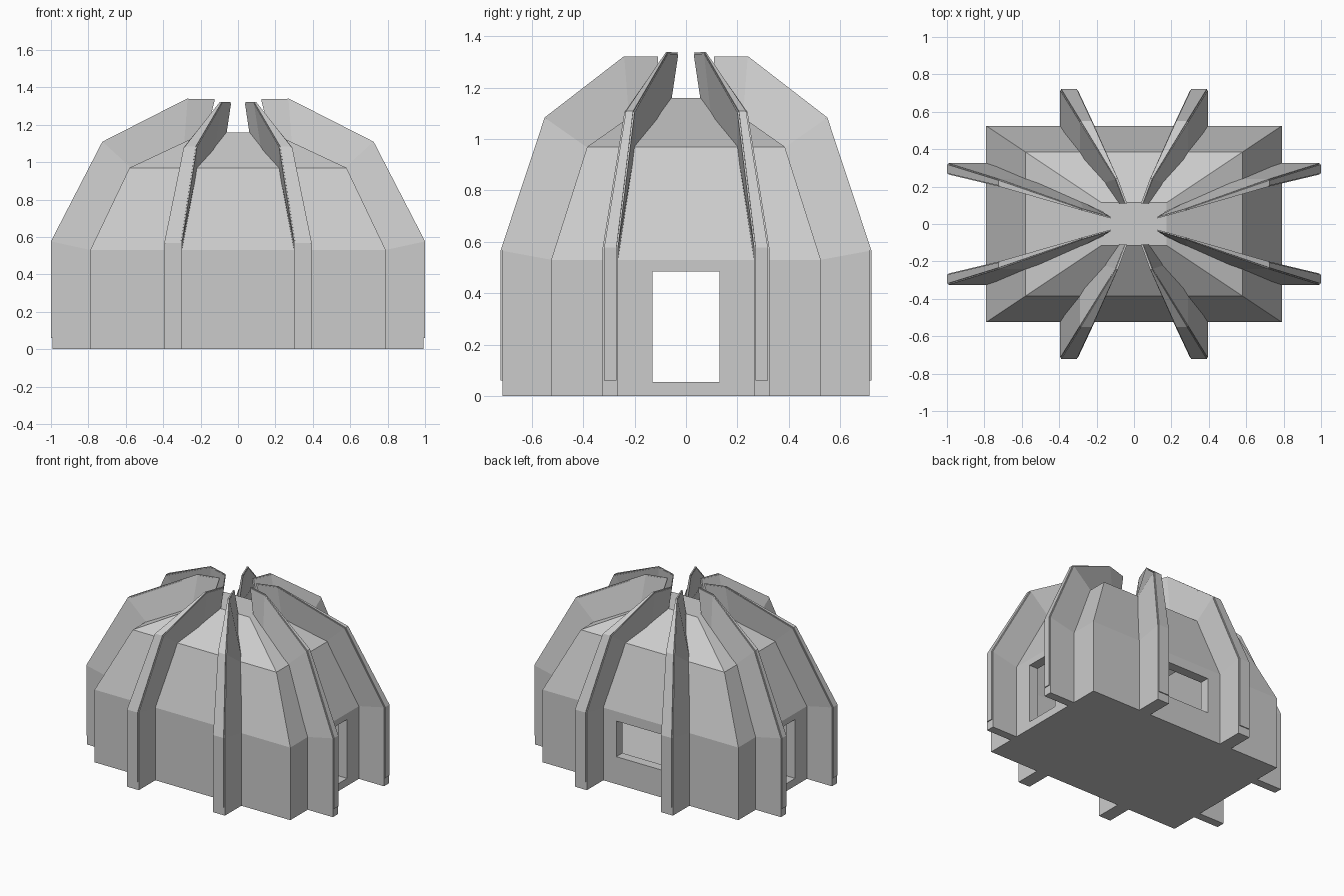
import bpy, bmesh

cube = bpy.data.objects.get("Cube")
if cube:
    bpy.data.objects.remove(cube, do_unlink=True)

grey = bpy.data.materials.new("stone_grey")
grey.use_nodes = True
colour = (0.6, 0.6, 0.6, 1)
grey.diffuse_color = colour
grey.node_tree.nodes["Principled BSDF"].inputs["Base Color"].default_value = colour


def loft(name, rings):
    """Bridge a list of four-cornered rings and cap both ends."""
    bm = bmesh.new()
    loops = [[bm.verts.new(p) for p in ring] for ring in rings]
    for low, high in zip(loops, loops[1:]):
        for i in range(4):
            j = (i + 1) % 4
            bm.faces.new((low[i], low[j], high[j], high[i]))
    bm.faces.new(loops[0])
    bm.faces.new(loops[-1])
    bmesh.ops.recalc_face_normals(bm, faces=bm.faces)
    mesh = bpy.data.meshes.new(name)
    bm.to_mesh(mesh)
    bm.free()
    obj = bpy.data.objects.new(name, mesh)
    bpy.context.collection.objects.link(obj)
    mesh.materials.append(grey)
    return obj


def rect(x, y, z, cy=0):
    return [(-x, cy - y, z), (x, cy - y, z), (x, cy + y, z), (-x, cy + y, z)]


def cut(target, cutter):
    cutter.hide_render = True
    mod = target.modifiers.new("cut", "BOOLEAN")
    mod.operation, mod.solver, mod.object = "DIFFERENCE", "EXACT", cutter
    bpy.context.view_layer.objects.active = target
    bpy.ops.object.modifier_apply(modifier=mod.name)
    bpy.data.objects.remove(cutter, do_unlink=True)


# Hollow hall with tapering roof
levels = [(0.79, 0.525, 0), (0.79, 0.525, 0.53), (0.58, 0.385, 0.97), (0.175, 0.115, 1.16)]
wall = 0.07
hall = loft("hall", [rect(*lv) for lv in levels])
cavity = [rect(x - wall, y - wall, max(0.055, z - 0.03 * (z > 0.6))) for x, y, z in levels]
cut(hall, loft("cavity", cavity))

# Doorways through both ends, window in the back wall
cut(hall, loft("doorways", [rect(1.2, 0.13, 0.055), rect(1.2, 0.13, 0.485)]))
cut(hall, loft("window", [rect(0.195, 0.2, 0.2, 0.5), rect(0.195, 0.2, 0.46, 0.5)]))

# Buttress stations: inner (reach, z), outer (reach, z), inner widths, outer widths
long_side = [
    ((0.47, 0), (0.715, 0), (0.3, 0.395), (0.3, 0.395)),
    ((0.47, 0.52), (0.715, 0.565), (0.3, 0.395), (0.3, 0.395)),
    ((0.36, 0.95), (0.545, 1.08), (0.22, 0.29), (0.22, 0.29)),
    ((0.22, 1.06), (0.24, 1.315), (0.125, 0.16), (0.085, 0.1)),
    ((0.11, 1.13), (0.11, 1.315), (0.065, 0.085), (0.037, 0.05)),
]
short_side = [
    ((0.74, 0), (0.993, 0), (0.265, 0.325), (0.265, 0.325)),
    ((0.74, 0.52), (0.993, 0.575), (0.265, 0.325), (0.265, 0.325)),
    ((0.55, 0.95), (0.72, 1.105), (0.2, 0.24), (0.2, 0.24)),
    ((0.29, 1.07), (0.27, 1.333), (0.1, 0.125), (0.07, 0.08)),
    ((0.175, 1.13), (0.125, 1.33), (0.06, 0.07), (0.03, 0.038)),
]
swell = [(1, 0), (1, 0.3), (0.8, 0.6), (0.5, 0.9), (0, 1)]


def buttress(name, stations, along_x, sr, sw, grow=0, inset=0, base=0):
    rings = []
    for k, (inner, outer, wi, wo) in enumerate(stations):
        r, z = (c + grow * s for c, s in zip(outer, swell[k]))
        lift = base if k == 0 else 0
        slim = inset if k < 3 else inset / 3
        pts = [(inner[0], wi[0] + slim, inner[1] + lift), (inner[0], wi[1] - slim, inner[1] + lift),
               (r, wo[1] - slim, z + lift), (r, wo[0] + slim, z + lift)]
        rings.append([(sr * a, sw * b, c) if along_x else (sw * b, sr * a, c) for a, b, c in pts])
    return loft(name, rings)


# Eight buttresses, each with a thin raised facing
for stations, along_x, label in ((long_side, False, "long"), (short_side, True, "short")):
    for sr in (-1, 1):
        for sw in (-1, 1):
            buttress(label + "_side_buttress", stations, along_x, sr, sw)
            buttress(label + "_side_facing", stations, along_x, sr, sw, 0.007, 0.006, 0.06)
